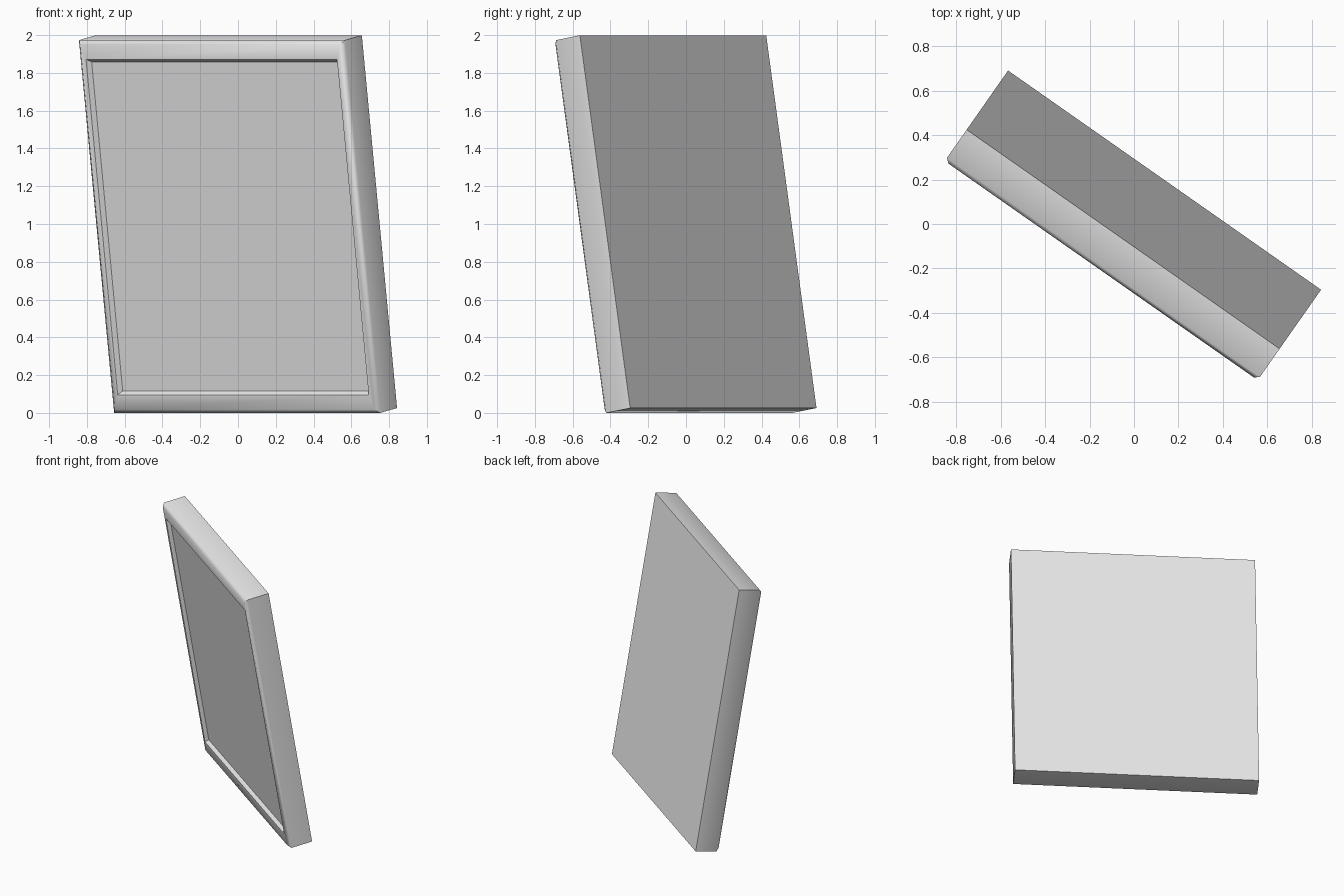
import bpy, bmesh, math
from mathutils import Matrix, Vector

cube = bpy.data.objects.get("Cube")
if cube:
    bpy.data.objects.remove(cube, do_unlink=True)

WIDTH, HEIGHT, DEPTH = 1.72, 2.0, 0.178
CHAMFER = 0.021

grey = bpy.data.materials.new("pale_grey")
grey.use_nodes = True
grey.diffuse_color = (0.8, 0.8, 0.8, 1)
grey.node_tree.nodes["Principled BSDF"].inputs["Base Color"].default_value = (0.8, 0.8, 0.8, 1)

# The frame leans forward and is turned aside
pose = Matrix.Rotation(math.radians(-35), 4, "Z") @ Matrix.Rotation(math.radians(9.35), 4, "X")


def ring(bm, side, end, y):
    """Rectangle inset from the outline, at a depth behind the front."""
    x, z = WIDTH / 2 - side, HEIGHT / 2 - end
    return [bm.verts.new((sx * x, y, sz * z)) for sx, sz in ((-1, -1), (1, -1), (1, 1), (-1, 1))]


def finish(bm, name):
    bmesh.ops.transform(bm, matrix=pose, verts=bm.verts)
    mesh = bpy.data.meshes.new(name)
    bm.to_mesh(mesh)
    bm.free()
    mesh.materials.append(grey)
    obj = bpy.data.objects.new(name, mesh)
    bpy.context.collection.objects.link(obj)
    return obj


# Frame: back, sides, chamfer, front border and sloping recess wall
bm = bmesh.new()
rings = [ring(bm, *r) for r in (
    (0, 0, DEPTH),
    (0, 0, CHAMFER),
    (CHAMFER, CHAMFER, 0),
    (0.049, 0.1, 0),
    (0.066, 0.117, 0.025),
)]
bm.faces.new(list(reversed(rings[0])))
for a, b in zip(rings, rings[1:]):
    for i in range(4):
        j = (i + 1) % 4
        bm.faces.new((a[i], a[j], b[j], b[i]))
frame = finish(bm, "frame")

# Recessed panel
bm = bmesh.new()
bm.faces.new(ring(bm, 0.066, 0.117, 0.025))
panel = finish(bm, "recessed_panel")

# Centre on the ground
pts = [v.co for v in frame.data.vertices]
low = Vector([min(p[i] for p in pts) for i in range(3)])
high = Vector([max(p[i] for p in pts) for i in range(3)])
shift = Vector((-(low.x + high.x) / 2, -(low.y + high.y) / 2, -low.z))
for obj in (frame, panel):
    obj.data.transform(Matrix.Translation(shift))

# Soften only the chamfer
bpy.ops.object.select_all(action="DESELECT")
frame.select_set(True)
bpy.context.view_layer.objects.active = frame
bpy.ops.object.shade_smooth_by_angle(angle=math.radians(50))
